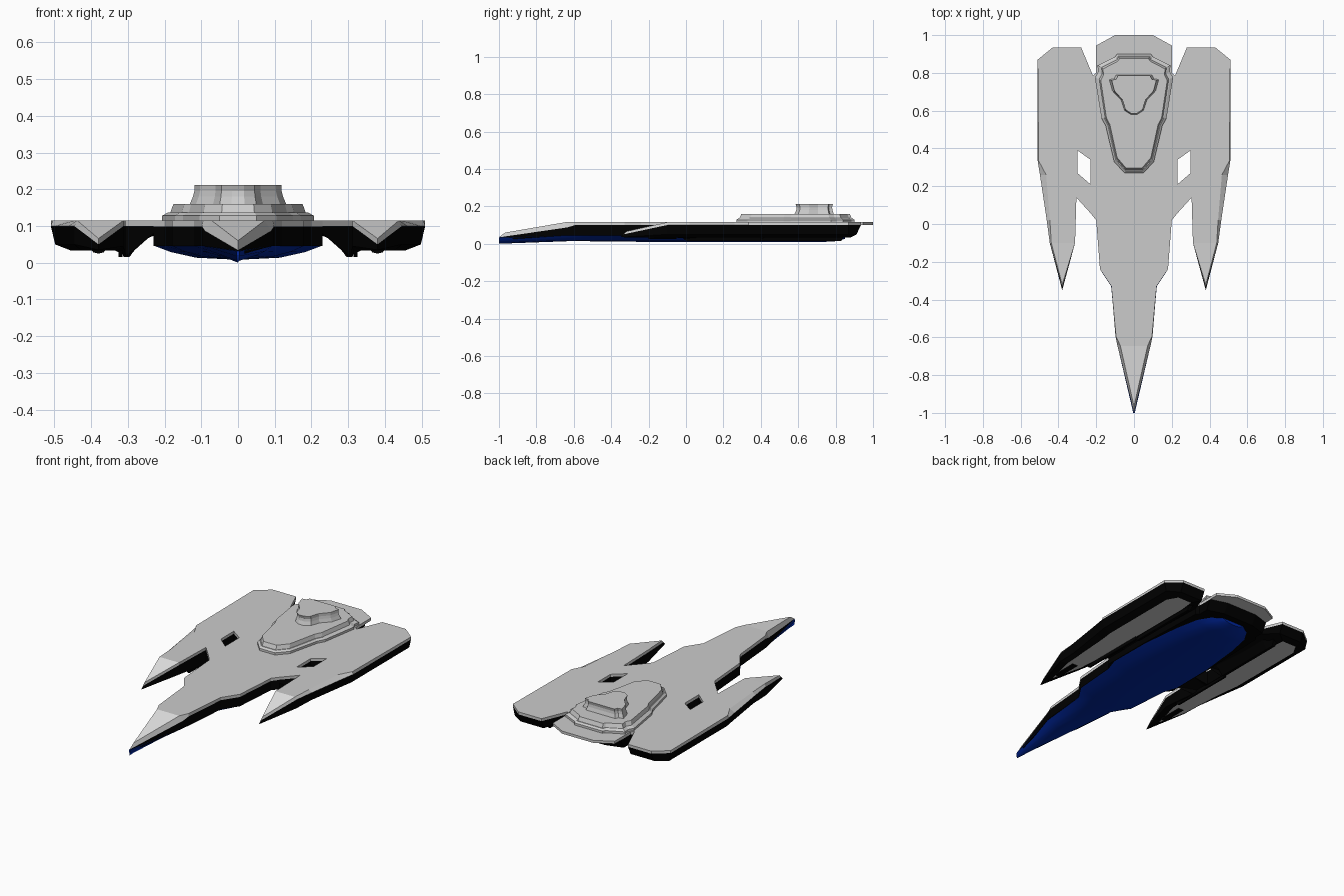
import bpy, bmesh, math


def material(name, r, g, b):
    m = bpy.data.materials.new(name)
    m.diffuse_color = (r, g, b, 1)
    return m


GREY = material("hull grey", 0.6, 0.6, 0.6)
BLACK = material("flank black", 0.0, 0.0, 0.0)
BLUE = material("belly blue", 0.0, 0.02, 0.35)
LIGHT = material("tip light grey", 0.8, 0.8, 0.8)
MATS = [GREY, BLACK, BLUE, LIGHT]


def sym(half):
    """Close a right-hand outline with its mirror image."""
    return half + [(-p[0], *p[1:]) for p in reversed(half) if p[0] > 0]


def stack(name, rings, bands, caps, tips=None, mirror=False):
    """Skin stacked rings; with tips, vertex 0 of each ring is a sloping tip."""
    bm = bmesh.new()
    vs = [[bm.verts.new(p) for p in r] for r in rings]
    n = len(rings[0])
    for k, mat in enumerate(bands):
        for i in range(n):
            j = (i + 1) % n
            bm.faces.new((vs[k][i], vs[k][j], vs[k + 1][j], vs[k + 1][i])).material_index = mat
    for e, r in enumerate((vs[0], vs[-1])):
        if tips:
            bm.faces.new((r[-1], r[0], r[1])).material_index = tips[e]
            bm.faces.new(r[1:]).material_index = caps[e]
        else:
            bm.faces.new(r).material_index = caps[e]
    bmesh.ops.recalc_face_normals(bm, faces=bm.faces)
    me = bpy.data.meshes.new(name)
    bm.to_mesh(me)
    bm.free()
    ob = bpy.data.objects.new(name, me)
    bpy.context.collection.objects.link(ob)
    for m in MATS:
        me.materials.append(m)
    if mirror:
        ob.modifiers.new("both sides", 'MIRROR')
    return ob


# Central hull: grey deck, overhanging stern lip, black flanks
deck = [(0.072, -0.645), (0.095, -0.595), (0.12, -0.33), (0.18, -0.24), (0.20, 0.02),
        (0.23, 0.057), (0.23, 0.36), (0.217, 0.785), (0.20, 0.80), (0.20, 0.945), (0.10, 1.0)]
edge = [(0.09, -0.635)] + [(x + 0.003 if y < -0.5 else x, y) for x, y in deck[1:]]


def hull_ring(tip_y, tip_z, pts, z, stern=1.0):
    return sym([(0, tip_y, tip_z)] + [(x, min(y, stern - max(0, x - 0.1) * 0.3), z) if y > 0.9
                                      else (x, y, z) for x, y in pts])


lip = hull_ring(-1.0, 0.036, edge, 0.1)
lip = [(x, y, 0.088 if -0.7 < y < -0.6 else z) for x, y, z in lip]
under = hull_ring(-1.0, 0.034, edge, 0.099, 0.92)
under = [(x, y, 0.087 if -0.7 < y < -0.6 else z) for x, y, z in under]
stack("central_hull",
      [hull_ring(-0.965, 0.06, deck, 0.115), lip, under,
       hull_ring(-0.995, 0.02, edge, 0.045, 0.89)],
      [0, 0, 1], (0, 1), tips=(3, 1))

# Side wings with bridges to the hull: x, y, flare, lower z, panel x, panel y
wing = [(0.38, -0.32, 0.0, 0.035, 0.38, -0.24),
        (0.438, -0.10, 0.008, 0.05, 0.425, -0.06),
        (0.445, 0.02, 0.017, 0.05, 0.43, 0.04),
        (0.465, 0.26, 0.033, 0.05, 0.445, 0.26),
        (0.505, 0.335, 0.005, 0.05, 0.455, 0.34),
        (0.51, 0.87, 0.0, 0.05, 0.455, 0.82),
        (0.43, 0.935, 0.0, 0.05, 0.42, 0.88),
        (0.28, 0.935, 0.0, 0.05, 0.33, 0.88),
        (0.217, 0.785, 0.0, 0.08, 0.32, 0.79),
        (0.23, 0.34, 0.0, 0.08, 0.32, 0.42),
        (0.30, 0.39, 0.0, 0.018, 0.32, 0.39),
        (0.30, 0.27, 0.0, 0.018, 0.32, 0.27),
        (0.23, 0.21, 0.0, 0.08, 0.32, 0.23),
        (0.23, 0.057, 0.0, 0.08, 0.32, 0.17),
        (0.305, 0.14, 0.0, 0.018, 0.32, 0.13),
        (0.312, -0.10, 0.0, 0.045, 0.335, -0.06)]


def wing_ring(z, tip_y, tip_z, flare):
    return [(x + d * flare, y if i else tip_y, z if i else tip_z)
            for i, (x, y, d, *_) in enumerate(wing)]


low = [(x + d - (0.012 if x > 0.44 else 0), min(y, 0.912) if i else -0.35, z)
       for i, (x, y, d, z, *_) in enumerate(wing)]
panel = [(px, py, 0.033) for *_, px, py in wing]
stack("side_wing",
      [wing_ring(0.115, -0.32, 0.066, 0), wing_ring(0.1, -0.335, 0.05, 1), low, panel],
      [0, 1, 1], (0, 0), tips=(3, 0), mirror=True)

# Keel along the inner edge of each wing: upright fin ahead, wedge astern
fin = [(0.314, -0.08), (0.325, -0.08), (0.325, 0.4), (0.314, 0.4)]
stack("wing_fin", [[(x, y, 0.09) for x, y in fin],
                   [(x, max(y, 0.0), 0.015) for x, y in fin]], [1], (1, 1), mirror=True)
wedge = [(0.24, 0.40), (0.325, 0.40), (0.325, 0.87), (0.275, 0.87), (0.245, 0.79)]
stack("wing_wedge",
      [[(x, y, 0.085) for x, y in wedge],
       [(0.312 if x > 0.3 else 0.297, min(y, 0.83), 0.015) if y != 0.79
        else (0.296, 0.78, 0.015) for x, y in wedge]],
      [1], (1, 1), mirror=True)

# Engine pod under each wing
pod = [(0.38 + 0.02 * math.cos(a * math.pi / 4), 0.036 + 0.011 * math.sin(a * math.pi / 4))
       for a in range(8)]
stack("wing_pod", [[(x, y, z) for x, z in pod] for y in (-0.2, -0.05)], [1], (1, 1), mirror=True)

# Rounded blue belly: y, half width, rim z, lowest z
sections = [(-1.0, 0.004, 0.032, 0.0), (-0.62, 0.093, 0.046, 0.014), (-0.33, 0.121, 0.046, 0.012),
            (-0.24, 0.18, 0.046, 0.01), (0.02, 0.2, 0.046, 0.008), (0.1, 0.228, 0.046, 0.008),
            (0.36, 0.225, 0.046, 0.008), (0.6, 0.20, 0.046, 0.008), (0.74, 0.172, 0.046, 0.01),
            (0.81, 0.13, 0.046, 0.014), (0.85, 0.07, 0.046, 0.026)]
arc = [(1, 0), (0.8, 0.45), (0.5, 0.85), (0, 1)]
belly = stack("belly",
              [sym([(w * u, y, rim + (base - rim) * v) for u, v in arc[:-1]] + [(0, y, base)])
               for y, w, rim, base in sections],
              [2] * (len(sections) - 1), (2, 2))
bpy.context.view_layer.objects.active = belly
belly.select_set(True)
bpy.ops.object.shade_smooth_by_angle(angle=math.radians(35))

# Stepped superstructure on the rear deck
base = [(0.05, 0.27), (0.105, 0.33), (0.15, 0.52), (0.172, 0.56), (0.207, 0.775),
        (0.19, 0.805), (0.193, 0.84), (0.10, 0.885), (0.09, 0.90)]


def scaled(pts, sx, sy, cy, z):
    return sym([(x * sx, cy + (y - cy) * sy, z) for x, y in pts])


stack("superstructure",
      [scaled(base, 1, 1, 0.6, 0.113), scaled(base, 1, 1, 0.6, 0.128),
       scaled(base, 0.92, 0.965, 0.6, 0.137), scaled(base, 0.89, 0.95, 0.6, 0.137),
       scaled(base, 0.85, 0.92, 0.6, 0.16)],
      [0] * 4, (0, 0))

# Command tower
tower = [(0.018, 0.58), (0.05, 0.60), (0.068, 0.655), (0.115, 0.705), (0.132, 0.765),
         (0.105, 0.77), (0.095, 0.79)]
stack("command_tower",
      [scaled(tower, 1, 1, 0.7, 0.158), scaled(tower, 0.93, 0.92, 0.7, 0.18),
       scaled(tower, 0.9, 0.9, 0.7, 0.195), scaled(tower, 0.9, 0.95, 0.7, 0.212)],
      [0] * 3, (0, 0))
